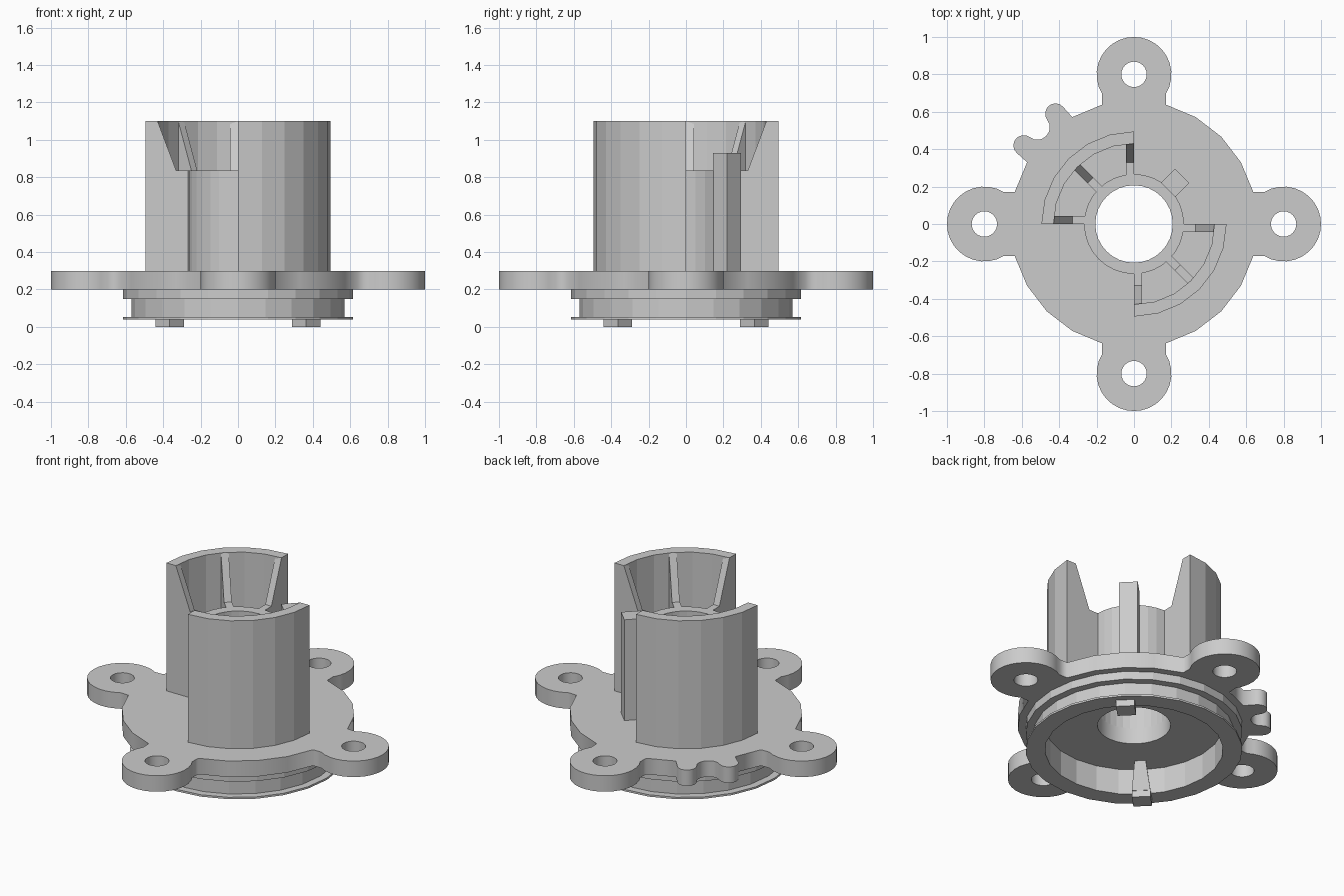
import bpy, bmesh
from math import cos, sin, radians

if "Cube" in bpy.data.objects:
    bpy.data.objects.remove(bpy.data.objects["Cube"])


def finish(name, bm):
    bmesh.ops.recalc_face_normals(bm, faces=bm.faces)
    me = bpy.data.meshes.new(name)
    bm.to_mesh(me)
    bm.free()
    ob = bpy.data.objects.new(name, me)
    bpy.context.collection.objects.link(ob)
    return ob


def lathe(name, profile, n, start=0, sweep=360):
    """Revolve a closed (r, z) profile; partial sweeps get end caps."""
    bm = bmesh.new()
    full = sweep == 360
    rings = []
    for i in range(n if full else n + 1):
        a = radians(start + sweep * i / n)
        rings.append([bm.verts.new((r * cos(a), r * sin(a), z)) for r, z in profile])
    m = len(profile)
    for i in range(n):
        p, q = rings[i], rings[(i + 1) % len(rings)]
        for j in range(m):
            k = (j + 1) % m
            bm.faces.new((p[j], q[j], q[k], p[k]))
    if not full:
        bm.faces.new(rings[0])
        bm.faces.new(rings[-1])
    return finish(name, bm)


def radial_slab(name, profile, t0, t1, angle, flare=None):
    """Extrude an (r, z) profile sideways from t0 to t1, then turn it about z."""
    bm = bmesh.new()
    c, s = cos(radians(angle)), sin(radians(angle))
    sides = []
    for t in (t0, t1):
        side = []
        for r, z in profile:
            w = t * (flare(z) if flare else 1)
            side.append(bm.verts.new((r * c - w * s, r * s + w * c, z)))
        sides.append(side)
    a, b = sides
    bm.faces.new(a)
    bm.faces.new(b)
    for j in range(len(a)):
        k = (j + 1) % len(a)
        bm.faces.new((a[j], a[k], b[k], b[j]))
    return finish(name, bm)


def box(r0, r1, z0, z1):
    return [(r0, z0), (r1, z0), (r1, z1), (r0, z1)]


def arc(cx, cy, r, a0, a1, n):
    return [(cx + r * cos(radians(a0 + (a1 - a0) * i / n)),
             cy + r * sin(radians(a0 + (a1 - a0) * i / n))) for i in range(n + 1)]


def turn(pts, angle):
    c, s = cos(radians(angle)), sin(radians(angle))
    return [(x * c - y * s, x * s + y * c) for x, y in pts]


# Mounting plate: disc with four ears, one notched nub, bolt holes and bore
outline, holes = [], [arc(0, 0, 0.207, 0, 348.75, 31)]
nub = (arc(0.714, -0.12, 0.055, -90, 80, 8) + arc(0.735, 0, 0.07, -125, -235, 6)
       + arc(0.714, 0.12, 0.055, -80, 90, 8))
for k in range(4):
    ear = [(0.638, -0.171)] + arc(0.8, 0, 0.2, -121.8, 121.8, 20) + [(0.638, 0.171)]
    outline += turn(ear, 90 * k)
    rim = arc(0, 0, 0.66, 30, 60, 2)
    if k == 1:
        rim = [rim[0]] + turn(nub, 45) + [rim[2]]
    outline += turn(rim, 90 * k)
    holes.append(turn(arc(0.8, 0, 0.068, 0, 345, 23), 90 * k))

curve = bpy.data.curves.new("plate_outline", 'CURVE')
curve.dimensions = '2D'
curve.fill_mode = 'BOTH'
curve.extrude = 0.05
for loop in [outline] + holes:
    sp = curve.splines.new('POLY')
    sp.points.add(len(loop) - 1)
    for p, (x, y) in zip(sp.points, loop):
        p.co = (x, y, 0, 1)
    sp.use_cyclic_u = True
tmp = bpy.data.objects.new("plate_outline", curve)
bpy.context.collection.objects.link(tmp)
dg = bpy.context.evaluated_depsgraph_get()
me = bpy.data.meshes.new_from_object(tmp.evaluated_get(dg))
bpy.data.objects.remove(tmp)
plate = bpy.data.objects.new("mounting_plate", me)
plate.location.z = 0.25
bpy.context.collection.objects.link(plate)

# Grooved spigot ring below the plate
lathe("spigot_ring", [(0.505, 0.04), (0.615, 0.04), (0.615, 0.052), (0.57, 0.052),
                      (0.57, 0.15), (0.615, 0.15), (0.615, 0.2), (0.505, 0.2)], 24)

# Central tube
lathe("center_tube", box(0.207, 0.267, 0.3, 0.835), 32)

# Two quarter-round towers with three tapered ribs each
rib = [(0.25, 0.3), (0.45, 0.3), (0.45, 1.1), (0.43, 1.1), (0.33, 0.835), (0.25, 0.835)]
for start in (90, 270):
    lathe("tower_wall", box(0.43, 0.495, 0.3, 1.1), 6, start, 90)
    for off, t0, t1 in ((0, 0, 0.042), (45, -0.022, 0.022), (90, -0.042, 0)):
        radial_slab("tower_rib", rib, t0, t1, start + off)

# Key post beside the tube
radial_slab("key_post", box(0.258, 0.364, 0.3, 0.93), -0.053, 0.053, 45)

# Locating tabs under the spigot, with flared ribs inside the cavity
for angle in (45, 135, 225, 315)[::2]:
    radial_slab("bottom_tab", box(0.462, 0.57, 0.0, 0.042), -0.053, 0.053, angle)
    radial_slab("tab_rib", [(0.46, 0.04), (0.52, 0.04), (0.52, 0.2), (0.40, 0.2)],
                -0.053, 0.053, angle, lambda z: 1.0 - (z - 0.04) * 2.5)
